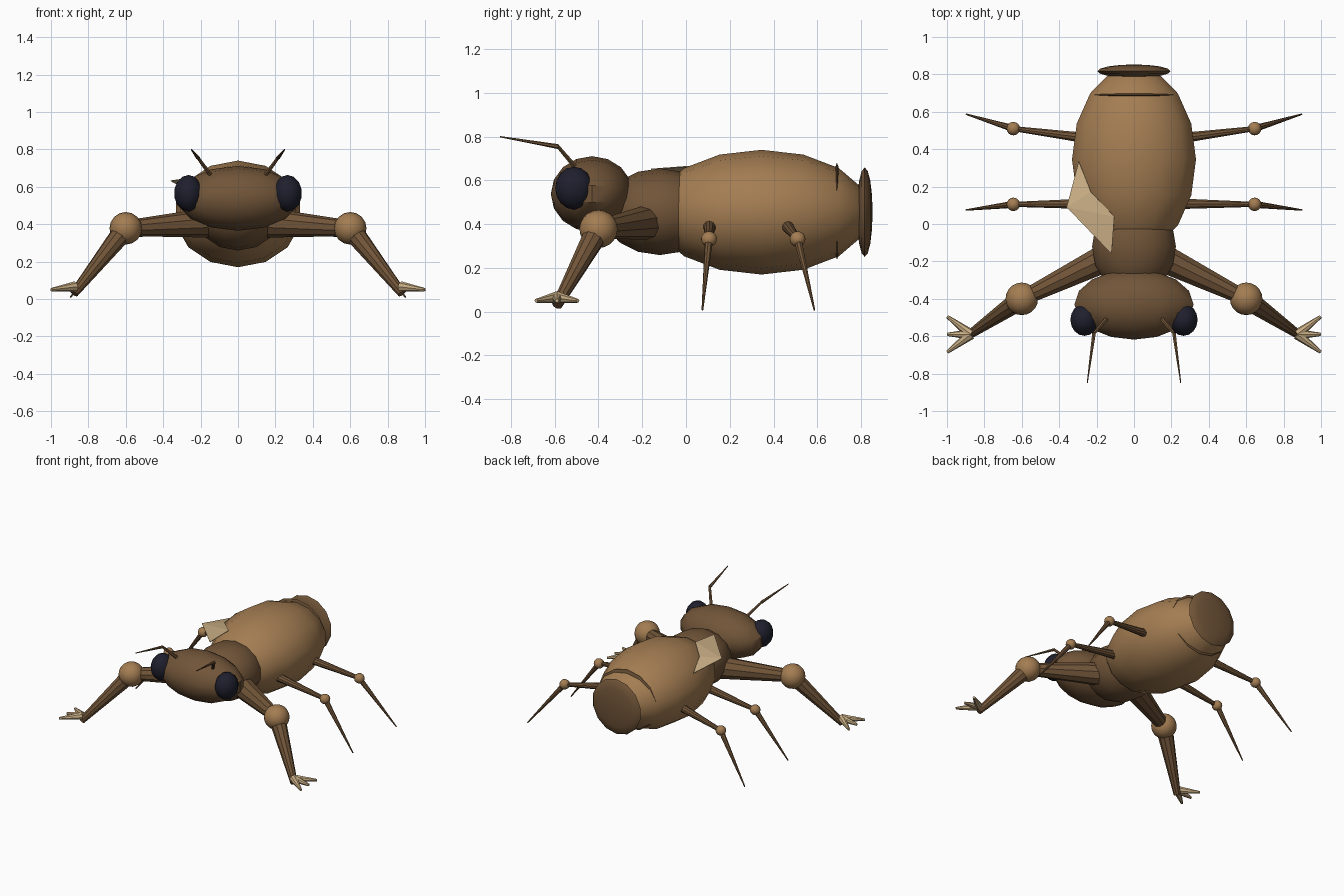
import bpy, math
from mathutils import Vector, Matrix

if "Cube" in bpy.data.objects:
    bpy.data.objects.remove(bpy.data.objects["Cube"])


def material(name, color):
    m = bpy.data.materials.new(name)
    m.diffuse_color = (*color, 1)
    m.use_nodes = True
    m.node_tree.nodes["Principled BSDF"].inputs["Base Color"].default_value = m.diffuse_color
    return m


LIGHT = material("light_brown", (0.37, 0.205, 0.085))
DARK = material("dark_brown", (0.165, 0.09, 0.04))
BLACK = material("blue_black", (0.014, 0.014, 0.028))
TAN = material("tan", (0.58, 0.42, 0.23))


def finish(name, mat):
    ob = bpy.context.object
    ob.name = name
    ob.data.materials.append(mat)
    bpy.ops.object.shade_smooth_by_angle(angle=math.radians(35))
    return ob


def ellipsoid(name, center, radii, mat, seg=14, rings=8):
    """Sphere with its poles along y, stretched to the given radii."""
    bpy.ops.mesh.primitive_uv_sphere_add(segments=seg, ring_count=rings, radius=1)
    ob = bpy.context.object
    ob.data.transform(Matrix.Translation(center)
                      @ Matrix.Diagonal((*radii, 1))
                      @ Matrix.Rotation(math.pi / 2, 4, 'X'))
    return finish(name, mat)


def rod(name, a, b, r1, r2, mat, sides=10):
    """Tapered rod from a to b."""
    a, b = Vector(a), Vector(b)
    d = b - a
    bpy.ops.mesh.primitive_cone_add(vertices=sides, radius1=r1, radius2=r2, depth=d.length)
    ob = bpy.context.object
    ob.data.transform(Matrix.Translation((a + b) / 2)
                      @ d.to_track_quat('Z', 'Y').to_matrix().to_4x4())
    return finish(name, mat)


# Body
ellipsoid("abdomen", (0, 0.345, 0.455), (0.34, 0.5, 0.285), LIGHT)
ellipsoid("abdomen_band", (0, 0.69, 0.46), (0.24, 0.016, 0.222), DARK)
ellipsoid("tail_disc", (0, 0.817, 0.455), (0.2, 0.036, 0.204), DARK)
ellipsoid("thorax", (0, -0.12, 0.457), (0.23, 0.26, 0.198), DARK)
ellipsoid("head", (0, -0.43, 0.538), (0.327, 0.188, 0.173), DARK)

for s, side in ((-1, "left"), (1, "right")):
    def p(x, y, z):
        return (s * x, y, z)

    ellipsoid("eye_" + side, p(0.265, -0.512, 0.565), (0.077, 0.086, 0.098), BLACK)

    # Antennae
    elbow = p(0.214, -0.585, 0.755)
    rod("antenna_base_" + side, p(0.145, -0.505, 0.66), elbow, 0.012, 0.009, DARK, 6)
    rod("antenna_tip_" + side, elbow, p(0.25, -0.85, 0.80), 0.011, 0.003, DARK, 6)

    # Digging front legs
    knee = p(0.6, -0.4, 0.378)
    rod("front_upper_leg_" + side, p(0.13, -0.17, 0.41), knee, 0.082, 0.042, DARK)
    ellipsoid("front_knee_" + side, knee, (0.087, 0.087, 0.087), LIGHT, 16, 10)
    rod("front_lower_leg_" + side, knee, p(0.877, -0.59, 0.03), 0.058, 0.024, DARK)
    for i, y in enumerate((-0.685, -0.59, -0.495)):
        rod(f"claw_{i + 1}_{side}", p(0.872, -0.59, 0.066), p(0.998, y, 0.05),
            0.028, 0.009, TAN, 8)

    # Slender middle and hind legs
    for name, base, joint, foot in (
            ("middle", (0.26, 0.108, 0.39), (0.645, 0.105, 0.332), (0.897, 0.075, 0.008)),
            ("hind", (0.26, 0.46, 0.395), (0.645, 0.51, 0.332), (0.897, 0.587, 0.008))):
        rod(f"{name}_upper_leg_{side}", p(*base), p(*joint), 0.029, 0.014, DARK)
        ellipsoid(f"{name}_knee_{side}", p(*joint), (0.036,) * 3, LIGHT, 12, 8)
        rod(f"{name}_lower_leg_{side}", p(*joint), p(*foot), 0.019, 0.004, DARK, 8)

# Single wing flap lying over the left shoulder
verts = [(-0.12, -0.16, 0.652), (-0.36, 0.09, 0.632), (-0.295, 0.335, 0.597),
         (-0.23, 0.17, 0.642), (-0.105, 0.04, 0.667)]
mesh = bpy.data.meshes.new("wing_flap")
mesh.from_pydata(verts, [], [(0, 4, 1), (1, 4, 3), (1, 3, 2)])
mesh.materials.append(TAN)
flap = bpy.data.objects.new("wing_flap", mesh)
bpy.context.collection.objects.link(flap)
solid = flap.modifiers.new("thickness", 'SOLIDIFY')
solid.thickness = 0.004
solid.offset = 0
